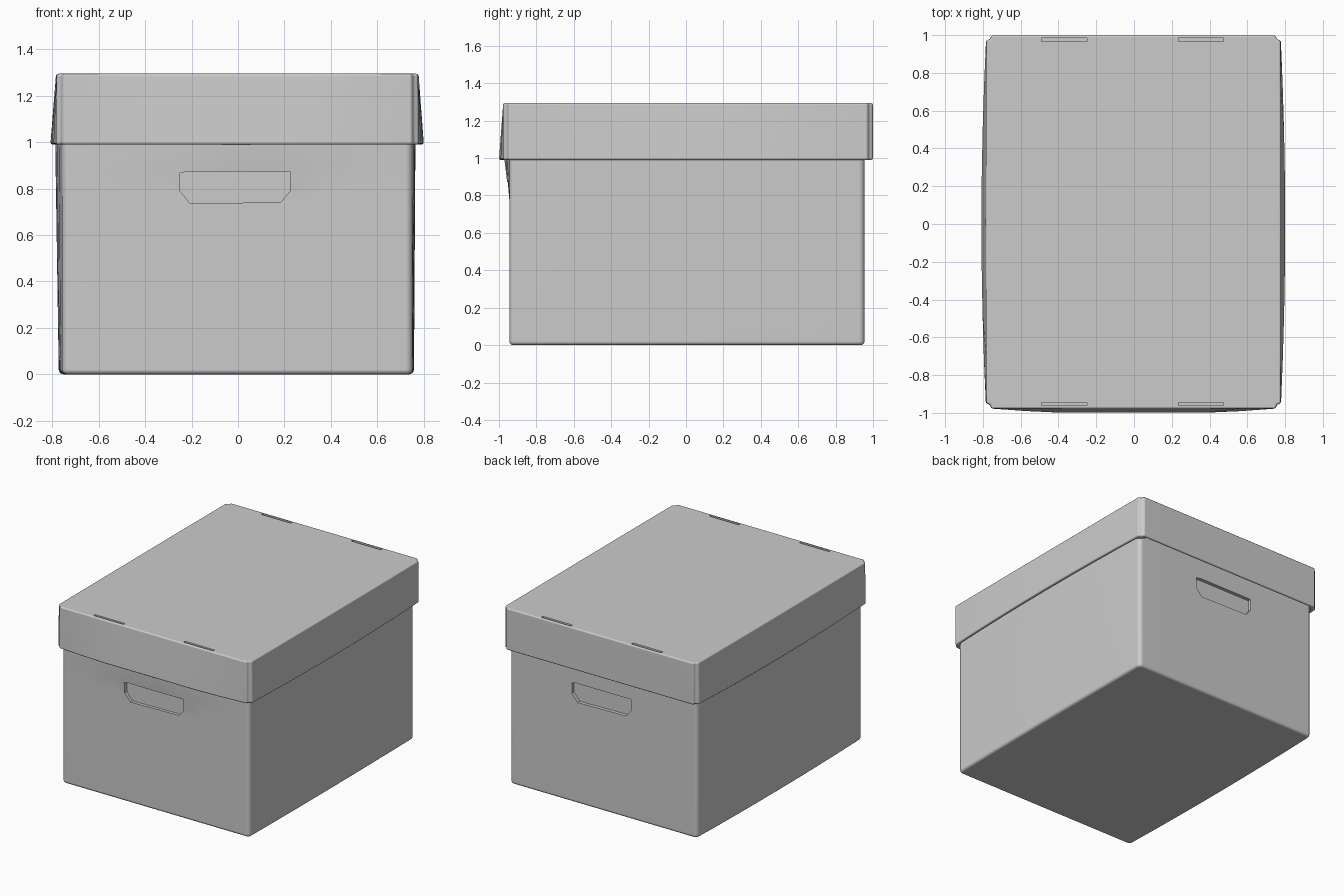
import bpy, bmesh
from math import sin, cos, pi

if "Cube" in bpy.data.objects:
    bpy.data.objects.remove(bpy.data.objects["Cube"])


def new_object(name, bm):
    bmesh.ops.recalc_face_normals(bm, faces=bm.faces[:])
    mesh = bpy.data.meshes.new(name)
    bm.to_mesh(mesh)
    bm.free()
    obj = bpy.data.objects.new(name, mesh)
    bpy.context.collection.objects.link(obj)
    return obj


def outline(x0, x1, y0, y1, corner, n):
    """Rectangle with shaped corners and n points along each side."""
    quads = [(x1, y1, -1, -1, 1), (x0, y1, 1, -1, -1), (x0, y0, 1, 1, 1), (x1, y0, -1, 1, -1)]
    runs = [[(cx + sx * u, cy + sy * v) for u, v in corner[::order]]
            for cx, cy, sx, sy, order in quads]
    pts = []
    for i, run in enumerate(runs):
        a, b = run[-1], runs[(i + 1) % 4][0]
        pts += run
        pts += [(a[0] + (b[0] - a[0]) * k / n, a[1] + (b[1] - a[1]) * k / n) for k in range(1, n)]
    return pts


def stack(name, pts, levels, deform):
    """Closed solid from an outline repeated at several heights."""
    bm = bmesh.new()
    rings = [[bm.verts.new(deform(x, y, z)) for x, y in pts] for z in levels]
    for lo, hi in zip(rings, rings[1:]):
        for i in range(len(pts)):
            j = (i + 1) % len(pts)
            bm.faces.new((lo[i], lo[j], hi[j], hi[i]))
    bm.faces.new(rings[0][::-1])
    bm.faces.new(rings[-1])
    return new_object(name, bm)


def block(name, pts_xz, y0, y1):
    """Prism through y from an x-z outline."""
    bm = bmesh.new()
    face = bm.faces.new([bm.verts.new((x, y0, z)) for x, z in pts_xz])
    ext = bmesh.ops.extrude_face_region(bm, geom=[face])
    for v in ext["geom"]:
        if isinstance(v, bmesh.types.BMVert):
            v.co.y = y1
    return new_object(name, bm)


def finish(obj, width, cutters):
    bev = obj.modifiers.new("bevel", 'BEVEL')
    bev.width, bev.segments, bev.angle_limit = width, 3, 0.7
    for c in cutters:
        m = obj.modifiers.new("cut", 'BOOLEAN')
        m.operation, m.solver, m.object = 'DIFFERENCE', 'EXACT', c
    bpy.ops.object.select_all(action='DESELECT')
    obj.select_set(True)
    bpy.context.view_layer.objects.active = obj
    bpy.ops.object.convert(target='MESH')
    bpy.ops.object.shade_smooth_by_angle(angle=0.6)
    wn = obj.modifiers.new("weighted", 'WEIGHTED_NORMAL')
    wn.keep_sharp = True
    for c in cutters:
        bpy.data.objects.remove(c)


def clamp(t):
    return max(0.0, min(1.0, t))


# body: bulging long sides, front pushed out below the lid
def bend_body(x, y, z):
    side = (abs(x) / 0.755) ** 8 * (1 - (y / 0.955) ** 2) * (0.5 + 0.5 * z)
    dx = 0.013 * side if x > 0 else -0.03 * side
    dy = -0.027 * clamp((z - 0.78) / 0.22) * clamp(1 - abs(x) / 0.62) if y < -0.9 else 0
    return x + dx, y + dy, z


r = 0.03
rounded = [(r - r * cos(a), r - r * sin(a)) for a in [k * pi / 8 for k in range(5)]]
body = stack("box_body", outline(-0.757, 0.752, -0.945, 0.955, rounded, 8),
             [0, 0.4, 0.78, 0.89, 1.0, 1.2], bend_body)

# hand hold recesses, front and back
hand = [(-0.25, 0.867), (-0.215, 0.873), (0.225, 0.873), (0.225, 0.79),
        (0.185, 0.742), (-0.205, 0.735), (-0.25, 0.79)]
holds = [block("front_hand_hold", hand, -1.1, -0.922),
         block("back_hand_hold", [(-x, z) for x, z in hand], 0.93, 1.1)]
finish(body, 0.02, holds)


# lid: notched corners, skirt flaring out at the bottom
def bend_lid(x, y, z):
    t = (1.295 - z) / 0.305
    side = (abs(x) / 0.78) ** 8 * (1 - y * y)
    dx = (0.002 + 0.024 * t) * side * (1 if x > 0 else -1)
    dy = -0.023 * t * clamp((0.75 - abs(x)) / 0.3) if y < -0.9 else 0
    return x + dx, y + dy, z


notch = [(0, 0.027), (0.02, 0.022), (0.027, 0)]
lid = stack("box_lid", outline(-0.782, 0.776, -0.977, 0.999, notch, 8),
            [0.99, 1.295], bend_lid)
cavity = stack("lid_cavity", outline(-0.767, 0.761, -0.96, 0.984, [(0, 0.05), (0.05, 0)], 8),
               [0.95, 1.265], bend_lid)

# shallow slots along the front and back of the lid top
slots = [block("slot", [(a, 1.282), (b, 1.282), (b, 1.35), (a, 1.35)], y0, y1)
         for a, b in ((-0.49, -0.25), (0.235, 0.475))
         for y0, y1 in ((-0.962, -0.944), (0.966, 0.986))]
finish(lid, 0.012, [cavity] + slots)
